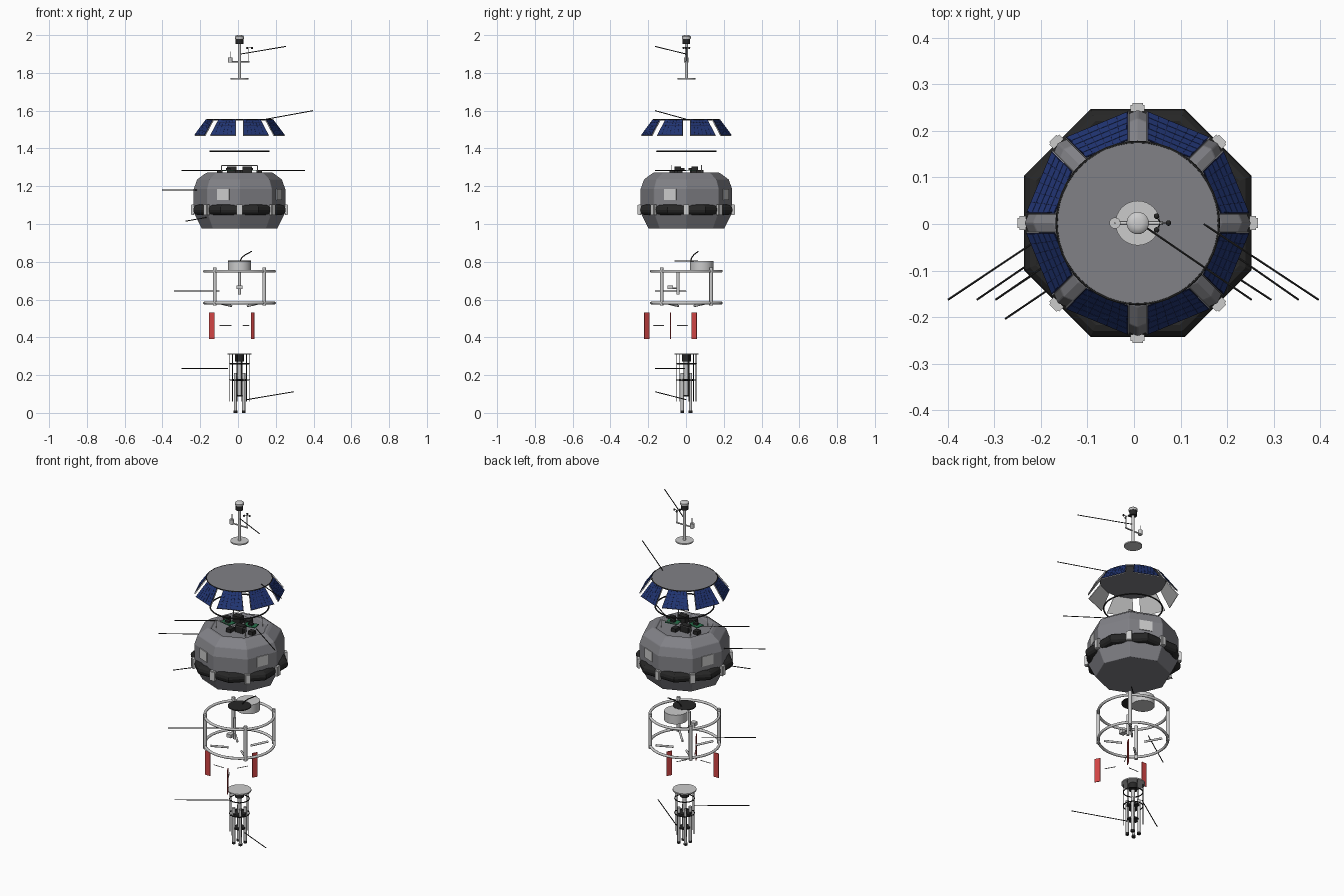
import bpy, bmesh, math
from mathutils import Vector, Matrix

if "Cube" in bpy.data.objects:
    bpy.data.objects.remove(bpy.data.objects["Cube"])

CX, CY = 0.008, 0.002          # axis of the buoy
TAU = math.tau


def mat(name, r, g, b):
    m = bpy.data.materials.new(name)
    m.diffuse_color = (r, g, b, 1)
    m.use_nodes = True
    m.node_tree.nodes["Principled BSDF"].inputs["Base Color"].default_value = m.diffuse_color
    return m


BLACK = mat("black", 0.02, 0.02, 0.02)
HULL = mat("hull_grey", 0.22, 0.22, 0.24)
BLUE = mat("cell_blue", 0.015, 0.035, 0.17)
NAVY = mat("cell_gap", 0.008, 0.012, 0.05)
RED = mat("red", 0.65, 0.06, 0.06)
GREEN = mat("board_green", 0.02, 0.16, 0.07)


def finish(name, bm, m=None, smooth=False):
    bmesh.ops.recalc_face_normals(bm, faces=bm.faces)
    me = bpy.data.meshes.new(name)
    bm.to_mesh(me)
    bm.free()
    ob = bpy.data.objects.new(name, me)
    bpy.context.collection.objects.link(ob)
    if m:
        me.materials.append(m)
    if smooth:
        bpy.ops.object.select_all(action='DESELECT')
        ob.select_set(True)
        bpy.context.view_layer.objects.active = ob
        bpy.ops.object.shade_smooth_by_angle(angle=math.radians(40))
    return ob


def rod(name, a, b, r, m=None, n=12):
    """Cylinder from point a to point b."""
    a, b = Vector(a), Vector(b)
    d = b - a
    M = Matrix.Translation((a + b) / 2) @ d.to_track_quat('Z', 'Y').to_matrix().to_4x4()
    bm = bmesh.new()
    bmesh.ops.create_cone(bm, cap_ends=True, segments=n, radius1=r, radius2=r, depth=d.length, matrix=M)
    return finish(name, bm, m, True)


def disc(name, x, y, z0, z1, r, m=None, n=32):
    return rod(name, (x, y, z0), (x, y, z1), r, m, n)


def box(name, c, size, m=None, ang=0):
    bm = bmesh.new()
    M = Matrix.Translation(c) @ Matrix.Rotation(ang, 4, 'Z') @ Matrix.Diagonal((*size, 1))
    bmesh.ops.create_cube(bm, size=1, matrix=M)
    return finish(name, bm, m)


def lathe(name, profile, n, m=None, closed=False, start=0, smooth=False):
    """Revolve (r, z) points around the buoy axis."""
    bm = bmesh.new()
    rings = [[bm.verts.new((CX + r * math.cos(start + TAU * i / n), CY + r * math.sin(start + TAU * i / n), z))
              for i in range(n)] for r, z in profile]
    pairs = list(zip(rings, rings[1:])) + ([(rings[-1], rings[0])] if closed else [])
    for p, q in pairs:
        for i in range(n):
            j = (i + 1) % n
            bm.faces.new((p[i], p[j], q[j], q[i]))
    if not closed:
        bm.faces.new(rings[0])
        bm.faces.new(rings[-1])
    return finish(name, bm, m, smooth)


def torus(name, z, R, r, m=None, n=48, k=10, start=0, smooth=True):
    prof = [(R + r * math.cos(TAU * i / k), z + r * math.sin(TAU * i / k)) for i in range(k)]
    return lathe(name, prof, n, m, True, start, smooth)


def polar(r, a, z, cx=CX, cy=CY):
    return (cx + r * math.cos(a), cy + r * math.sin(a), z)


# --- Mast with lamp, sensor and wind cups
disc("mast_base", CX, CY, 1.765, 1.772, 0.048)
disc("mast_pole", CX, CY, 1.77, 1.96, 0.008, n=16)
disc("lamp_body", CX, CY, 1.952, 1.984, 0.02, BLACK)
lathe("lamp_cap", [(0.023, 1.98), (0.024, 1.992), (0.02, 1.997), (0.01, 2.0)], 24, smooth=True)
rod("mast_crossarm", (-0.05, CY, 1.86), (0.062, CY, 1.86), 0.004)
disc("mast_sensor", -0.041, CY, 1.855, 1.882, 0.012, n=16)
disc("sensor_whip", -0.041, CY, 1.88, 1.912, 0.002, n=8)
disc("wind_stalk", 0.057, CY, 1.86, 1.935, 0.002, n=8)
for i in range(3):
    p = polar(0.017, TAU * i / 3, 1.932, 0.057)
    rod("wind_cup_arm", (0.057, CY, 1.932), p, 0.0015, BLACK, 6)
    bm = bmesh.new()
    bmesh.ops.create_uvsphere(bm, u_segments=12, v_segments=8, radius=0.006, matrix=Matrix.Translation(p))
    finish("wind_cup", bm, BLACK, True)

# --- Solar lid: round plate and eight tilted trapezoid panels
disc("lid_plate", CX, CY, 1.547, 1.554, 0.173, HULL, 48)
torus("lid_seal", 1.552, 0.174, 0.003, BLACK, k=6)
R_IN, R_OUT, Z_IN, Z_OUT = 0.172, 0.23, 1.554, 1.47
slope = Vector((R_OUT - R_IN, 0, Z_OUT - Z_IN)).normalized()
normal = Vector((-slope.z, 0, slope.x))


def panel_point(u, v, off):
    """u across (-1..1), v down the slope (0..1), off along the normal."""
    r = R_IN + (R_OUT - R_IN) * v
    half = r * math.tan(math.pi / 8) - 0.0216
    return Vector((r, u * half, Z_IN + (Z_OUT - Z_IN) * v)) + normal * off


def slab(bm, u0, u1, v0, v1, o0, o1, M):
    q = [(u0, v0), (u1, v0), (u1, v1), (u0, v1)]
    lo = [bm.verts.new(M @ panel_point(u, v, o0)) for u, v in q]
    hi = [bm.verts.new(M @ panel_point(u, v, o1)) for u, v in q]
    bm.faces.new(lo)
    bm.faces.new(hi)
    for i in range(4):
        j = (i + 1) % 4
        bm.faces.new((lo[i], lo[j], hi[j], hi[i]))


for k in range(8):
    M = Matrix.Translation((CX, CY, 0)) @ Matrix.Rotation(TAU * (k + 0.5) / 8, 4, 'Z')
    bm = bmesh.new()
    slab(bm, -1, 1, 0, 1, -0.006, -0.001, M)
    finish("panel_back", bm)
    bm = bmesh.new()
    slab(bm, -0.98, 0.98, 0.01, 0.99, -0.001, 0.0005, M)
    finish("panel_face", bm, NAVY)
    bm = bmesh.new()
    for i in range(6):
        for j in range(5):
            u, v = -0.95 + i * 1.9 / 6, 0.03 + j * 0.94 / 5
            slab(bm, u + 0.01, u + 0.306, v + 0.006, v + 0.182, 0.0004, 0.0012, M)
    finish("solar_cells", bm, BLUE)

# --- Sealing ring between lid and hull
torus("sealing_ring", 1.385, 0.156, 0.004, BLACK)

# --- Eight-sided hull with bumper, tabs and plates
hull = lathe("hull", [(0.2, 0.975), (0.243, 1.06), (0.243, 1.185), (0.225, 1.235), (0.182, 1.267),
                      (0.17, 1.273), (0.155, 1.273), (0.15, 1.264)], 8, HULL)
bev = hull.modifiers.new("soft_edges", 'BEVEL')
bev.width, bev.segments = 0.003, 2
torus("bumper", 1.075, 0.237, 0.028, BLACK, 8, 12, math.pi / 8, False)
for k in range(8):
    a = TAU * k / 8
    box("bumper_tab", polar(0.247, a, 1.075), (0.014, 0.03, 0.056), None, a)
    box("tab_cover", polar(0.256, a, 1.075), (0.004, 0.022, 0.05), None, a)
for k in range(4):
    a = math.radians(-112.5 + 90 * k)
    box("hull_plate", polar(0.2255, a, 1.156), (0.006, 0.07, 0.058), None, a)

# --- Electronics on the hull deck
for s in (-1, 1):
    box("circuit_board", (CX + s * 0.06, CY + s * 0.02, 1.284), (0.07, 0.05, 0.004), GREEN, 0.2 * s)
    box("control_box", (CX + s * 0.04, CY - s * 0.045, 1.285), (0.05, 0.035, 0.04), BLACK)
    box("battery_box", (CX + s * 0.105, CY - s * 0.035, 1.274), (0.03, 0.03, 0.022), BLACK)
    box("board_chip", (CX + s * 0.06, CY + s * 0.02, 1.291), (0.025, 0.02, 0.01), BLACK)
    box("deck_module", (CX + s * 0.01, CY + s * 0.07, 1.275), (0.03, 0.04, 0.02), BLACK)
    for t in (-1, 1):
        disc("rail_post", CX + s * 0.095, CY + t * 0.08, 1.264, 1.31, 0.002, n=8)
    rod("rail_bar_x", (CX - 0.095, CY + s * 0.08, 1.31), (CX + 0.095, CY + s * 0.08, 1.31), 0.002, None, 8)

# --- Mooring frame
for z in (0.75, 0.582):
    torus("frame_ring", z, 0.185, 0.0075)
for k in range(4):
    a = TAU * (k + 0.5) / 4
    rod("frame_post", polar(0.185, a, 0.568), polar(0.185, a, 0.77), 0.01)
    rod("frame_strut", polar(0.155, a, 0.582), polar(0.06, a, 0.566), 0.006)
disc("winch_drum", CX, 0.083, 0.752, 0.805, 0.062, n=32)
disc("drum_base", CX, CY, 0.801, 0.806, 0.062, BLACK)
disc("frame_shaft", CX, -0.042, 0.628, 0.752, 0.008)
box("shaft_sensor", (CX, -0.083, 0.665), (0.03, 0.03, 0.02))
rod("sensor_arm", (CX, -0.083, 0.66), (CX, -0.04, 0.66), 0.003)
cu = bpy.data.curves.new("hose", 'CURVE')
cu.dimensions, cu.bevel_depth = '3D', 0.003
sp = cu.splines.new('POLY')
pts = [(0.012, 0.025, 0.805), (0.02, 0.03, 0.822), (0.04, 0.042, 0.838), (0.072, 0.065, 0.855)]
sp.points.add(3)
for q, c in zip(sp.points, pts):
    q.co = (*c, 1)
cu.materials.append(BLACK)
bpy.context.collection.objects.link(bpy.data.objects.new("hose", cu))

# --- Three red fins around an off-centre axis
for k in range(3):
    a = math.pi + TAU * k / 3
    box("red_fin", polar(0.145, a, 0.461, 0.006, -0.082), (0.031, 0.004, 0.142), RED, a)
    rod("fin_pin", polar(0.04, a, 0.462, 0.006, -0.082), polar(0.105, a, 0.462, 0.006, -0.082), 0.002, None, 8)

# --- Water probe in its cage
disc("probe_flange", CX, CY, 0.308, 0.315, 0.063)
disc("probe_connector", CX, CY, 0.272, 0.309, 0.024, BLACK)
disc("probe_core", CX, CY, 0.09, 0.275, 0.01)
for z in (0.26, 0.175):
    torus("cage_ring", z, 0.052, 0.003, BLACK, 32, 8)
disc("tube_clamp", CX, CY, 0.168, 0.18, 0.036, BLACK)
disc("lower_clamp", CX, CY, 0.088, 0.096, 0.03, BLACK)
for k in range(6):
    disc("cage_rod", *polar(0.053, TAU * (k + 0.25) / 6, 0)[:2], 0.06, 0.31, 0.002, BLACK, 8)
for k in range(4):
    x, y, _ = polar(0.031, TAU * (k + 0.5) / 4, 0)
    disc("probe_tube", x, y, 0.01, 0.21, 0.0085, n=16)
    disc("probe_tip", x, y, 0.0, 0.012, 0.01, BLACK, 16)

# --- Thin leader lines beside the parts
for a, b in [((0.015, 0, 1.9), (0.253, -0.163, 1.94)), ((0.15, 0, 1.555), (0.397, -0.163, 1.6)),
             ((0.12, 0, 1.284), (0.354, -0.163, 1.284)), ((-0.06, 0, 1.284), (-0.298, -0.163, 1.284)),
             ((-0.21, -0.036, 1.18), (-0.4, -0.163, 1.18)), ((-0.16, -0.125, 1.036), (-0.277, -0.204, 1.015)),
             ((-0.1, 0, 0.645), (-0.338, -0.163, 0.645)), ((-0.055, 0, 0.235), (-0.298, -0.163, 0.235)),
             ((0.045, 0, 0.07), (0.295, -0.163, 0.112))]:
    rod("leader_line", a, b, 0.0025, BLACK, 6)
